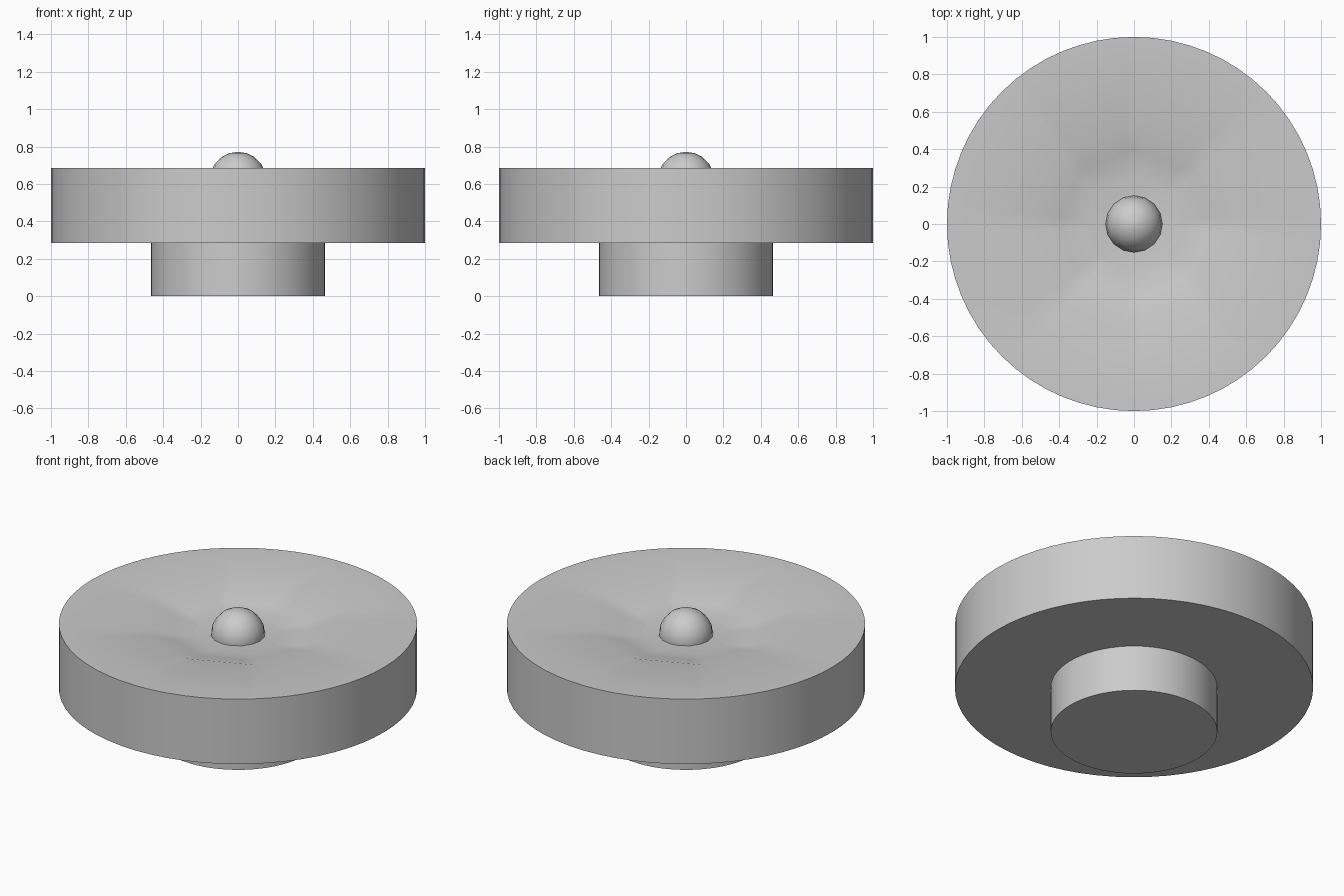
import bpy, bmesh
from math import pi, cos, sin

default = bpy.data.objects.get("Cube")
if default:
    bpy.data.objects.remove(default)

grey = bpy.data.materials.new("plain grey")
grey.use_nodes = True
colour = (0.6, 0.6, 0.6, 1)
grey.diffuse_color = colour
grey.node_tree.nodes["Principled BSDF"].inputs["Base Color"].default_value = colour

SEGMENTS = 64


def finish(bm, name):
    bmesh.ops.recalc_face_normals(bm, faces=bm.faces)
    mesh = bpy.data.meshes.new(name)
    bm.to_mesh(mesh)
    bm.free()
    mesh.materials.append(grey)
    obj = bpy.data.objects.new(name, mesh)
    bpy.context.collection.objects.link(obj)
    bpy.ops.object.select_all(action='DESELECT')
    obj.select_set(True)
    bpy.context.view_layer.objects.active = obj
    bpy.ops.object.shade_smooth_by_angle(angle=pi / 6)
    return obj


def loft(name, profile):
    """Stack rings of (radius, height, sides); sides 0 means round."""
    bm = bmesh.new()
    rings = []
    for radius, height, sides in profile:
        ring = []
        for i in range(SEGMENTS):
            a = 2 * pi * i / SEGMENTS
            r = radius
            if sides:
                half = pi / sides
                r *= cos(half) / cos(a % (2 * half) - half)
            ring.append(bm.verts.new((r * cos(a), r * sin(a), height)))
        rings.append(ring)
    for low, high in zip(rings, rings[1:]):
        for i in range(SEGMENTS):
            j = (i + 1) % SEGMENTS
            bm.faces.new((low[i], low[j], high[j], high[i]))
    bm.faces.new(rings[0])
    bm.faces.new(rings[-1])
    return finish(bm, name)


# Short round stem
loft("stem", [(0.465, 0, 0), (0.465, 0.285, 0)])

# Wide disc with a shallow faceted dish in its top
loft("disc", [(1, 0.285, 0), (1, 0.685, 0), (0.54, 0.677, 8),
              (0.4, 0.638, 8), (0.27, 0.617, 8)])

# Ball resting in the dish
bm = bmesh.new()
bmesh.ops.create_uvsphere(bm, u_segments=16, v_segments=10, radius=0.152)
bmesh.ops.translate(bm, verts=bm.verts, vec=(0, 0, 0.62))
finish(bm, "ball")
